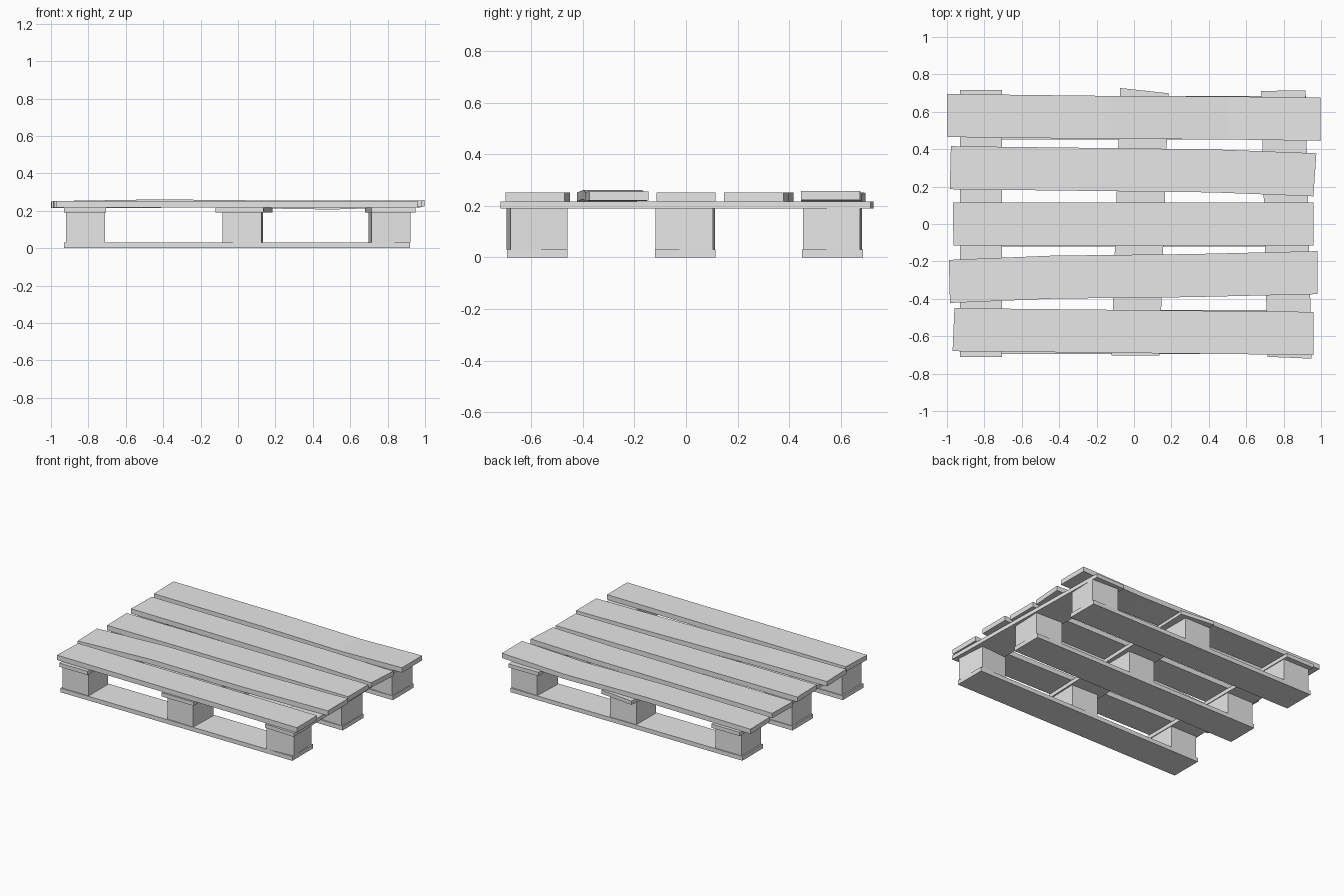
import bpy, bmesh
from mathutils import Matrix, Vector

cube = bpy.data.objects.get("Cube")
if cube:
    bpy.data.objects.remove(cube, do_unlink=True)

grey = bpy.data.materials.new("plain_grey")
grey.use_nodes = True
grey.diffuse_color = (0.8, 0.8, 0.8, 1)
grey.node_tree.nodes["Principled BSDF"].inputs["Base Color"].default_value = (0.8, 0.8, 0.8, 1)


def finish(name, bm):
    bmesh.ops.recalc_face_normals(bm, faces=bm.faces)
    mesh = bpy.data.meshes.new(name)
    bm.to_mesh(mesh)
    bm.free()
    mesh.materials.append(grey)
    obj = bpy.data.objects.new(name, mesh)
    bpy.context.collection.objects.link(obj)


def plank(name, stations, width, thick, z, across=False):
    """Loft a rectangle through (along, side, lift, end skew) stations."""
    bm = bmesh.new()
    rings = []
    for along, side, lift, skew in stations:
        ring = []
        for s, t in ((-1, 0), (1, 0), (1, 1), (-1, 1)):
            a, b = along + s * skew, side + s * width / 2
            ring.append(bm.verts.new((b, a, z + lift + t * thick) if across
                                     else (a, b, z + lift + t * thick)))
        rings.append(ring)
    for r0, r1 in zip(rings, rings[1:]):
        for i in range(4):
            j = (i + 1) % 4
            bm.faces.new((r0[i], r0[j], r1[j], r1[i]))
    bm.faces.new(rings[0])
    bm.faces.new(rings[-1])
    finish(name, bm)


def block(name, x, y, turn):
    bm = bmesh.new()
    place = Matrix.Translation((x, y, 0.11)) @ Matrix.Rotation(turn, 4, "Z")
    bmesh.ops.create_cube(bm, size=1, matrix=place @ Matrix.Diagonal((0.21, 0.222, 0.16, 1)))
    finish(name, bm)


# Bottom runners and the spacer blocks standing on them
rows = {"front": -0.577, "middle": -0.003, "back": 0.568}
columns = {"right": -0.815, "centre": 0.025, "left": 0.81}
turns = {("front", "left"): 0.07, ("middle", "left"): -0.04,
         ("back", "left"): -0.04, ("front", "centre"): -0.03}
for row, y in rows.items():
    plank(row + "_runner", [(-0.93, y, 0, 0), (0.92, y, 0, 0)], 0.235, 0.03, 0)
    for col, x in columns.items():
        block(f"{row}_{col}_block", x, y, turns.get((row, col), 0))

# Cross boards resting on the blocks
plank("right_cross_board", [(-0.71, -0.817, 0, 0), (0.717, -0.817, 0, 0)],
      0.225, 0.027, 0.19, True)
plank("centre_cross_board", [(-0.702, 0.008, 0, 0), (0.713, 0.055, 0, -0.014)],
      0.258, 0.027, 0.19, True)
plank("left_cross_board", [(-0.715, 0.832, 0, -0.005), (0.713, 0.798, 0, 0.002)],
      0.236, 0.027, 0.19, True)

# Uneven deck boards, from front to back
decks = [
    [(-0.965, -0.565, 0, 0.005), (0.96, -0.585, 0, 0)],
    [(-0.987, -0.307, 0, -0.003), (-0.43, -0.284, 0.009, 0),
     (0.3, -0.276, 0.002, 0), (0.98, -0.26, 0.003, 0)],
    [(-0.967, 0, 0, -0.002), (0.96, 0, 0, 0)],
    [(-0.982, 0.301, 0, 0.003), (0.42, 0.284, 0, 0), (0.967, 0.263, 0, 0.008)],
    [(-0.999, 0.58, -0.002, -0.002), (-0.15, 0.57, 0, 0),
     (0.5, 0.567, -0.01, 0), (0.997, 0.56, 0.005, 0)],
]
for i, stations in enumerate(decks):
    plank(f"deck_board_{i + 1}", stations, 0.23, 0.035, 0.217)
